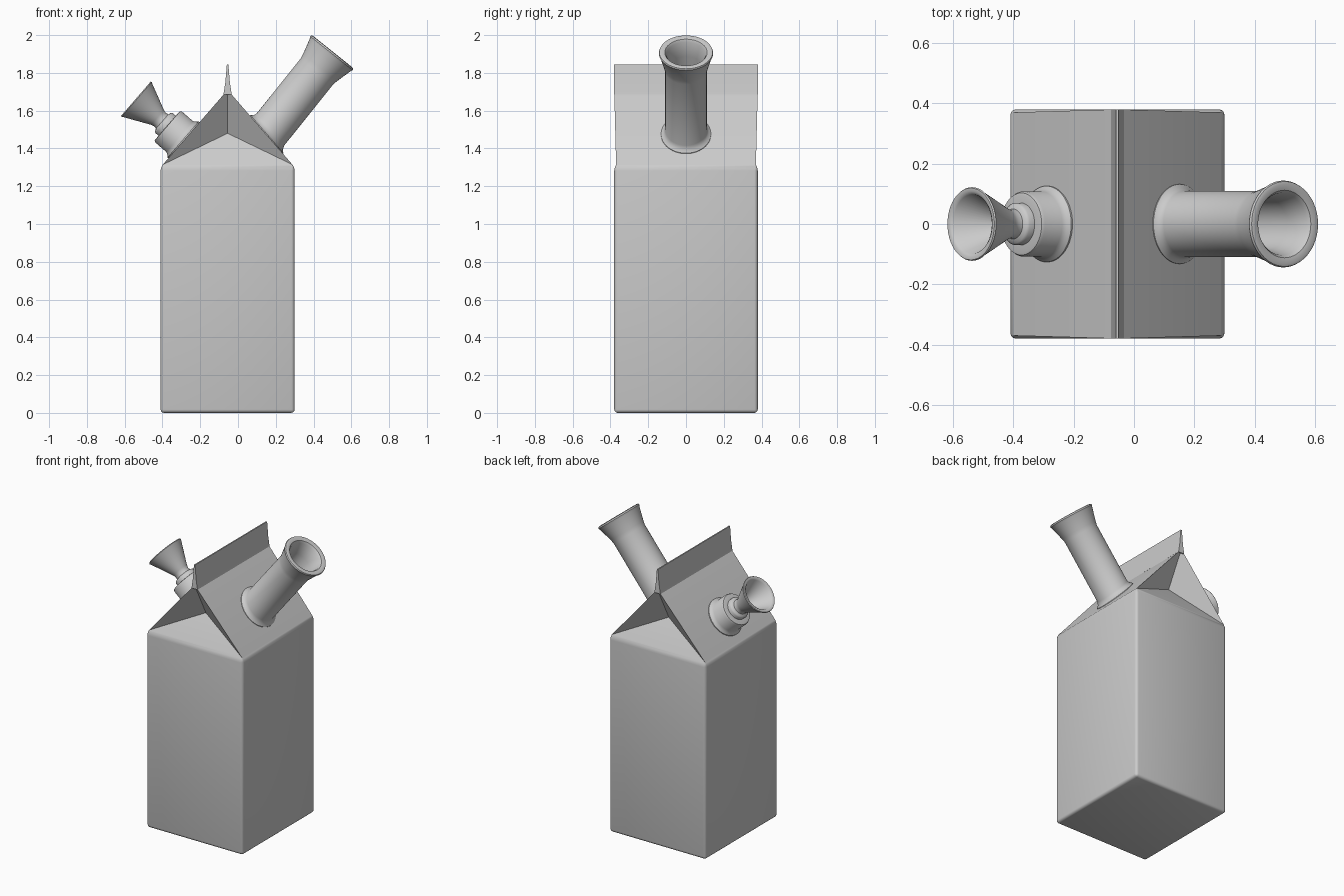
import bpy, bmesh
from math import sin, cos, tau, radians
from mathutils import Vector

if "Cube" in bpy.data.objects:
    bpy.data.objects.remove(bpy.data.objects["Cube"])

grey = bpy.data.materials.new("plain grey")
grey.use_nodes = True
COLOUR = (0.6, 0.6, 0.6, 1)
grey.diffuse_color = COLOUR
grey.node_tree.nodes["Principled BSDF"].inputs["Base Color"].default_value = COLOUR

MID, HALF_X, HALF_Y = -0.055, 0.355, 0.38
SHOULDER, RIDGE, FIN_TOP = 1.3, 1.71, 1.845


def finish(name, bm, angle=35):
    bmesh.ops.recalc_face_normals(bm, faces=bm.faces)
    mesh = bpy.data.meshes.new(name)
    bm.to_mesh(mesh)
    bm.free()
    mesh.materials.append(grey)
    obj = bpy.data.objects.new(name, mesh)
    bpy.context.collection.objects.link(obj)
    bpy.ops.object.select_all(action="DESELECT")
    obj.select_set(True)
    bpy.context.view_layer.objects.active = obj
    bpy.ops.object.shade_smooth_by_angle(angle=radians(angle))
    return obj


def carton():
    """Square carton with a folded gable at each end."""
    bm = bmesh.new()
    corners = [(-1, -1), (1, -1), (1, 1), (-1, 1)]
    low, high = [[bm.verts.new((MID + sx * HALF_X, sy * HALF_Y, z)) for sx, sy in corners]
                 for z in (0, SHOULDER)]
    fold = [bm.verts.new((MID, s * 0.26, 1.48)) for s in (-1, 1)]
    peak = [bm.verts.new((MID, s * HALF_Y, RIDGE)) for s in (-1, 1)]
    bm.faces.new(low)
    for i in range(4):
        j = (i + 1) % 4
        bm.faces.new((low[i], low[j], high[j], high[i]))
    # Gable panels and their flaps
    for end, (a, b) in enumerate(((0, 1), (2, 3))):
        bm.faces.new((high[a], high[b], fold[end]))
        bm.faces.new((high[b], peak[end], fold[end]))
        bm.faces.new((peak[end], high[a], fold[end]))
    # Roof slopes
    bm.faces.new((high[1], high[2], peak[1], peak[0]))
    bm.faces.new((high[3], high[0], peak[0], peak[1]))
    box = set(low + high)
    edges = [e for e in bm.edges if set(e.verts) <= box]
    bmesh.ops.bevel(bm, geom=edges, offset=0.018, segments=3, profile=0.5, affect="EDGES")
    finish("carton_body", bm)


def fin():
    """Thin sealed strip along the ridge."""
    bm = bmesh.new()
    profile = [(-0.022, RIDGE - 0.025), (0.022, RIDGE - 0.025), (0.012, RIDGE + 0.04),
               (0.004, FIN_TOP), (-0.004, FIN_TOP), (-0.012, RIDGE + 0.04)]
    face = bm.faces.new([bm.verts.new((MID + x, -HALF_Y, z)) for x, z in profile])
    out = bmesh.ops.extrude_face_region(bm, geom=[face])
    moved = [g for g in out["geom"] if isinstance(g, bmesh.types.BMVert)]
    bmesh.ops.translate(bm, verts=moved, vec=(0, 2 * HALF_Y, 0))
    finish("ridge_fin", bm)


def lathe(name, origin, axis, profile, side=0, skirt=(), sides=48):
    """Turn (radius, distance) pairs about an axis; skirt rings (radius, lift) follow the roof."""
    bm = bmesh.new()
    origin, w = Vector(origin), Vector(axis).normalized()
    u = Vector((0, 1, 0))
    v = w.cross(u)
    normal = Vector((side * (RIDGE - SHOULDER), 0, HALF_X)).normalized()
    eave = Vector((MID + side * HALF_X, 0, SHOULDER))

    def ring(radius, distance, on_roof):
        verts = []
        for i in range(sides):
            a = tau * i / sides
            p = origin + (u * cos(a) + v * sin(a)) * radius
            if on_roof:
                p += w * ((eave - p).dot(normal) / w.dot(normal))
            verts.append(bm.verts.new(p + w * distance))
        return verts

    rings = [ring(r, d, True) for r, d in skirt] + [ring(r, d, False) for r, d in profile]
    for a, b in zip(rings, rings[1:]):
        for i in range(sides):
            j = (i + 1) % sides
            bm.faces.new((a[i], a[j], b[j], b[i]))
    bm.faces.new(rings[0])
    bm.faces.new(rings[-1])
    finish(name, bm, 40)


carton()
fin()

# Hollow mouth tube, measured back from its rim
lathe("mouth_tube", (0.5, 0, 1.91), (0.625, 0, 0.78),
      [(0.11, -0.13), (0.115, -0.105), (0.138, -0.02), (0.144, -0.008), (0.141, 0),
       (0.132, 0.003), (0.112, -0.002), (0.103, -0.015), (0.088, -0.1), (0.085, -0.45)],
      side=1, skirt=[(0.132, -0.02), (0.132, 0.004), (0.118, 0.014), (0.11, 0.035)])

# Socket standing on the other slope
STEM = (-0.756, 0, 0.654)
lathe("bowl_socket", (-0.375, 0, 1.52), STEM,
      [(0.108, -0.012), (0.103, -0.002), (0.095, 0), (0.06, 0)],
      side=-1, skirt=[(0.126, -0.02), (0.126, 0.006), (0.116, 0.016), (0.108, 0.03)])

# Collar and flared bowl seated in the socket
lathe("flared_bowl", (-0.375, 0, 1.52), STEM,
      [(0.07, -0.02), (0.07, 0.022), (0.064, 0.03), (0.05, 0.035), (0.047, 0.05),
       (0.052, 0.068), (0.118, 0.208), (0.122, 0.214), (0.119, 0.219), (0.108, 0.219),
       (0.098, 0.212), (0.04, 0.075), (0.025, 0.06)])
